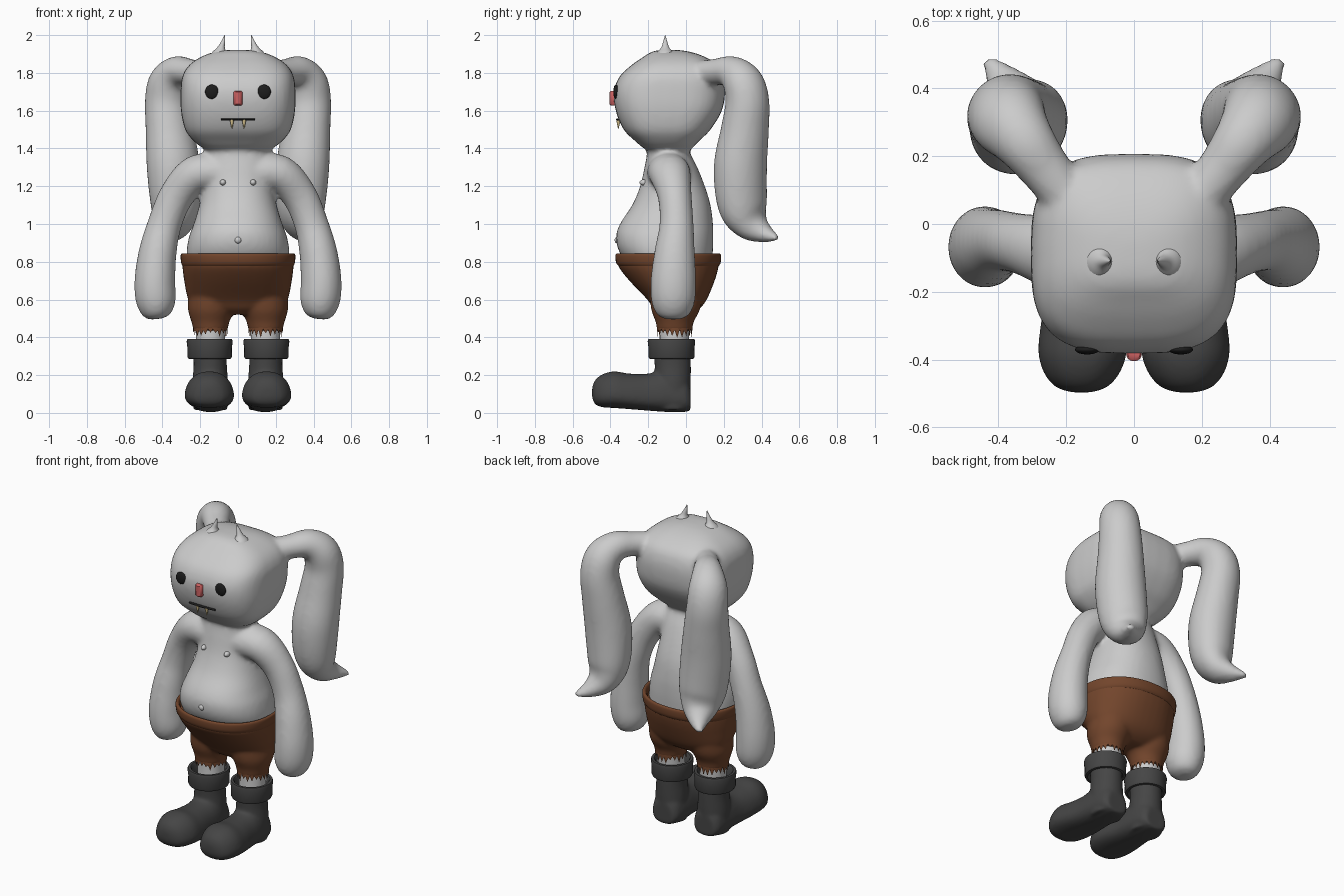
import bpy, bmesh, random
from math import cos, sin, pi, radians, copysign
from mathutils import Vector, Matrix

random.seed(4)
X, Y, Z = Vector((1, 0, 0)), Vector((0, 1, 0)), Vector((0, 0, 1))


def material(name, rgb):
    m = bpy.data.materials.new(name)
    m.diffuse_color = (*rgb, 1)
    return m


BROWN = material("brown cloth", (0.17, 0.06, 0.025))
LEATHER = material("dark leather", (0.06, 0.06, 0.06))
BLACK = material("black", (0.012, 0.012, 0.012))
RED = material("red", (0.6, 0.12, 0.12))
CREAM = material("cream", (0.75, 0.6, 0.3))


def refine(rows, steps):
    """Catmull-Rom interpolation of number rows."""
    if steps == 1:
        return rows
    out = []
    for i in range(len(rows) - 1):
        quad = zip(rows[max(i - 1, 0)], rows[i], rows[i + 1], rows[min(i + 2, len(rows) - 1)])
        quad = list(quad)
        for k in range(steps):
            t = k / steps
            out.append([b + 0.5 * t * (c - a + t * (2 * a - 5 * b + 4 * c - d + t * (3 * (b - c) + d - a)))
                        for a, b, c, d in quad])
    return out + [list(rows[-1])]


def loft(bm, rows, u, axis=None, power=2.0, side=1, taper=0.0, steps=5, n=40, caps=True):
    """Rows are x, y, z, radius along u, radius across u."""
    rows = refine(rows, steps)
    pts = [Vector(r[:3]) for r in rows]
    rings = []
    for i, r in enumerate(rows):
        t = axis or (pts[min(i + 1, len(pts) - 1)] - pts[max(i - 1, 0)]).normalized()
        uu = (u - t * u.dot(t)).normalized()
        v = t.cross(uu)
        ring = []
        for k in range(n):
            c, s = cos(2 * pi * k / n), sin(2 * pi * k / n)
            c = copysign(abs(c) ** (2 / power), c)
            s = copysign(abs(s) ** (2 / power), s)
            p = pts[i] + uu * (c * r[3] * (1 - taper * s)) + v * (s * r[4])
            ring.append(bm.verts.new((p.x * side, p.y, p.z)))
        rings.append(ring)
    for a, b in zip(rings, rings[1:]):
        for k in range(n):
            bm.faces.new((a[k], a[(k + 1) % n], b[(k + 1) % n], b[k]))
    if caps:
        bm.faces.new(rings[0])
        bm.faces.new(rings[-1])


def slices(rows):
    """z, half width, front y, back y -> loft rows."""
    return [(0, (f + b) / 2, z, w, (b - f) / 2) for z, w, f, b in rows]


def finish(bm, name, mat=None, voxel=None, smooth=8):
    bmesh.ops.recalc_face_normals(bm, faces=bm.faces)
    me = bpy.data.meshes.new(name)
    bm.to_mesh(me)
    bm.free()
    me.shade_smooth()
    me.set_sharp_from_angle(angle=radians(45))
    ob = bpy.data.objects.new(name, me)
    bpy.context.collection.objects.link(ob)
    if mat:
        me.materials.append(mat)
    if voxel:
        r = ob.modifiers.new("fuse", 'REMESH')
        r.mode, r.voxel_size, r.use_smooth_shade = 'VOXEL', voxel, True
        s = ob.modifiers.new("soften", 'SMOOTH')
        s.factor, s.iterations = 0.5, smooth
    return ob


def ball(name, loc, size, mat=None):
    bm = bmesh.new()
    m = Matrix.Translation(loc) @ Matrix.Diagonal((*size, 1))
    bmesh.ops.create_uvsphere(bm, u_segments=24, v_segments=14, radius=1, matrix=m)
    return finish(bm, name, mat)


# Body: head, torso, ears, arms and legs fused together
body = bmesh.new()
loft(body, slices([(1.385, .12, -.16, 0), (1.40, .18, -.22, .03), (1.44, .235, -.27, .07),
                   (1.5, .28, -.33, .13), (1.6, .302, -.372, .19), (1.7, .304, -.382, .207),
                   (1.78, .295, -.352, .2), (1.84, .26, -.29, .17), (1.885, .195, -.225, .1),
                   (1.912, .12, -.18, .02), (1.922, .04, -.13, -.05)]), X, Z, power=3.1)
loft(body, slices([(.56, .12, -.13, .03), (.65, .21, -.19, .09), (.75, .262, -.28, .13),
                   (.85, .272, -.352, .142), (.93, .26, -.37, .145), (1.0, .235, -.35, .143),
                   (1.1, .205, -.285, .13), (1.2, .185, -.243, .1), (1.3, .18, -.22, .06),
                   (1.38, .175, -.205, .02), (1.45, .17, -.2, .01)]), X, Z, power=2.2)
for s in (1, -1):
    loft(body, [(.18, .06, 1.79, .07, .07), (.26, .16, 1.805, .075, .07), (.32, .24, 1.805, .09, .085),
                (.365, .3, 1.75, .112, .105), (.377, .325, 1.65, .12, .112), (.362, .312, 1.5, .132, .122),
                (.342, .288, 1.3, .147, .135), (.33, .3, 1.1, .14, .122), (.34, .345, 1.0, .108, .09),
                (.38, .415, .95, .06, .05), (.435, .485, .925, .018, .015)],
         Vector((1, -1, 0)), side=s)
    loft(body, [(.08, -.1, 1.27, .11, .1), (.22, -.085, 1.265, .11, .1), (.325, -.06, 1.15, .09, .092),
                (.388, -.05, 1.0, .09, .09), (.425, -.06, .85, .107, .1), (.44, -.067, .7, .12, .108),
                (.435, -.068, .59, .115, .105), (.432, -.068, .52, .085, .075), (.43, -.068, .497, .04, .035)],
         Y, side=s)
    loft(body, [(.145, -.065, .3, .08, .08), (.145, -.06, .45, .08, .08), (.13, -.06, .65, .09, .09)],
         X, Z, side=s)
finish(body, "body", voxel=.0135)

# Little curved horns
for s in (1, -1):
    bm = bmesh.new()
    loft(bm, [(.1, -.11, 1.885, .055, .065), (.098, -.11, 1.912, .036, .04), (.09, -.11, 1.935, .02, .021),
              (.079, -.11, 1.965, .011, .011), (.07, -.11, 2.0, .001, .001)], X, Z, side=s, n=20)
    finish(bm, "horn")

# Face
for s in (1, -1):
    eye = ball("eye", (s * .138, -.371, 1.70), (.036, .014, .038), BLACK)
    bm = bmesh.new()
    bmesh.ops.create_cone(bm, cap_ends=True, segments=16, radius1=.002, radius2=.012, depth=.05,
                          matrix=Matrix.Translation((s * .032, -.358, 1.53)))
    finish(bm, "fang", CREAM)
    ball("nipple", (s * .08, -.222, 1.22), (.016, .024, .016))
ball("navel", (0, -.364, .915), (.018, .014, .018))
bm = bmesh.new()
loft(bm, [(0, -.384, 1.628, .018, .014), (0, -.384, 1.634, .023, .021), (0, -.384, 1.698, .023, .021),
          (0, -.384, 1.704, .018, .014)], X, Z, steps=1, n=24)
finish(bm, "nose", RED)
bm = bmesh.new()
loft(bm, [(-.09, -.352, 1.553, .012, .006), (-.045, -.357, 1.553, .012, .006), (0, -.359, 1.553, .012, .006),
          (.045, -.357, 1.553, .012, .006), (.09, -.352, 1.553, .012, .006)], Y, X, steps=2, n=12)
finish(bm, "mouth", BLACK)

# Trousers
bm = bmesh.new()
loft(bm, slices([(.52, .13, -.13, .02), (.55, .2, -.17, .07), (.6, .262, -.205, .11),
                 (.7, .285, -.3, .152), (.77, .294, -.355, .172), (.81, .294, -.362, .175)]),
     X, Z, power=2.2)
for s in (1, -1):
    loft(bm, [(.146, -.06, .435, .09, .094), (.146, -.06, .48, .1, .1), (.143, -.055, .55, .122, .13),
              (.135, -.05, .65, .125, .14)], X, Z, side=s)
finish(bm, "trousers", BROWN, voxel=.011, smooth=8)

# Waistband
bm = bmesh.new()
loft(bm, slices([(.77, .288, -.345, .165), (.79, .3, -.368, .182), (.83, .304, -.374, .186),
                 (.843, .298, -.368, .18), (.838, .284, -.354, .165), (.79, .272, -.33, .14)]),
     X, Z, power=2.2, steps=3, n=64, caps=False)
finish(bm, "waistband", BROWN)

for s in (1, -1):
    # Torn hem
    bm = bmesh.new()
    n, verts = 44, []
    for k in range(n):
        a = 2 * pi * k / n
        low = random.uniform(.395, .425) if k % 2 else random.uniform(.435, .447)
        verts.append([bm.verts.new((s * .146 + .091 * cos(a), -.06 + .094 * sin(a), z)) for z in (.46, low)])
    for k in range(n):
        a, b = verts[k], verts[(k + 1) % n]
        bm.faces.new((a[0], b[0], b[1], a[1]))
    finish(bm, "torn_hem", BROWN)

    # Boot: shaft fused with foot
    bm = bmesh.new()
    loft(bm, [(.147, -.07, .015, .09, .09), (.147, -.07, .15, .095, .095), (.147, -.07, .25, .088, .096),
              (.148, -.073, .33, .09, .097)], X, Z, side=s)
    loft(bm, [(x, y, (lo + hi) / 2, w, (hi - lo) / 2) for x, y, w, lo, hi in
              [(.145, .024, .065, .012, .14), (.145, -.01, .088, .005, .2), (.145, -.1, .1, .005, .23),
               (.147, -.2, .108, .012, .208), (.15, -.3, .122, .02, .208), (.152, -.38, .126, .026, .22),
               (.154, -.44, .108, .03, .205), (.155, -.48, .075, .045, .175), (.155, -.497, .03, .08, .135)]],
         X, -Y, power=2.4, side=s, taper=.2)
    finish(bm, "boot", LEATHER, voxel=.01, smooth=6)

    # Boot cuff
    bm = bmesh.new()
    loft(bm, [(.15, -.077, z, r, r + .004) for z, r in
              [(.3, .085), (.285, .1), (.287, .113), (.297, .118), (.34, .117), (.378, .122),
               (.39, .118), (.39, .103), (.38, .096), (.325, .09), (.324, .02)]],
         X, Z, side=s, steps=1)
    finish(bm, "boot_cuff", LEATHER)
